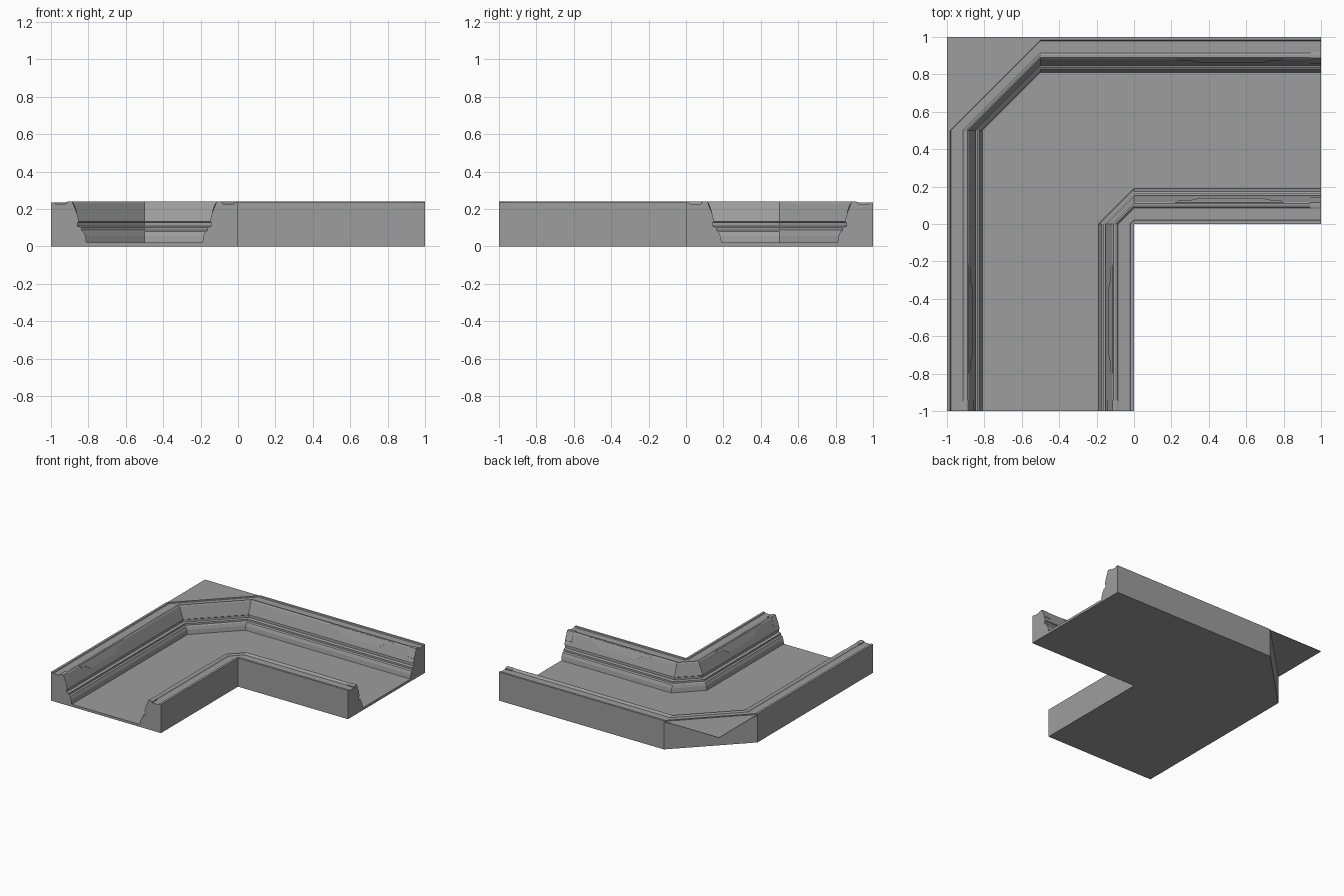
import bpy, bmesh
from mathutils import Vector

cube = bpy.data.objects.get("Cube")
if cube:
    bpy.data.objects.remove(cube, do_unlink=True)

# One plain grey for everything
grey = bpy.data.materials.new("plain grey")
grey.use_nodes = True
colour = (0.34, 0.34, 0.34, 1)
grey.diffuse_color = colour
grey.node_tree.nodes["Principled BSDF"].inputs["Base Color"].default_value = colour


def finish(name, bm):
    bmesh.ops.remove_doubles(bm, verts=bm.verts, dist=0.00001)
    bmesh.ops.recalc_face_normals(bm, faces=bm.faces)
    mesh = bpy.data.meshes.new(name)
    bm.to_mesh(mesh)
    bm.free()
    mesh.materials.append(grey)
    obj = bpy.data.objects.new(name, mesh)
    bpy.context.collection.objects.link(obj)
    return obj


def prism(name, points, offset):
    """Close a solid between a polygon and its shifted copy."""
    bm = bmesh.new()
    low = [bm.verts.new(p) for p in points]
    high = [bm.verts.new(Vector(p) + Vector(offset)) for p in points]
    bm.faces.new(low)
    bm.faces.new(high)
    for i in range(len(low)):
        j = (i + 1) % len(low)
        bm.faces.new((low[i], low[j], high[j], high[i]))
    return finish(name, bm)


# Wall moulding: distance from the outer face, height
wall = [(0, 0), (0, .235), (.018, .235), (.022, .228), (.085, .228),
        (.09, .235), (.098, .24), (.11, .24), (.118, .232),
        (.152, .133), (.143, .128), (.143, .108), (.163, .102),
        (.163, .087), (.175, .08), (.185, .055), (.19, .02)]

# Channel: whole cross-section swept round the corner, each wall with its own bend
section = [(d - 1, z, .5) for d, z in wall] + [(-d, z, 0) for d, z in reversed(wall)]
bm = bmesh.new()
rings = []
for station in range(4):
    ring = []
    for u, z, bend in section:
        spot = [(u, -1), (u, bend), (-bend, -u), (1, -u)][station]
        ring.append(bm.verts.new((*spot, z)))
    rings.append(ring)
for a, b in zip(rings, rings[1:]):
    for i in range(len(section)):
        j = (i + 1) % len(section)
        bm.faces.new((a[i], a[j], b[j], b[i]))
bm.faces.new(rings[0])
bm.faces.new(rings[-1])
finish("trench_channel", bm)

# Corner plate filling the cut-off outside corner
prism("corner_plate", [(-1, .5, .227), (-1, 1, .227), (-.5, 1, .227)], (0, 0, .003))

# Raised panels and end clips, on both walls of both legs
panel = [(.22, .112, .237), (.24, .123, .218), (.30, .123, .218), (.36, .136, .18),
         (.68, .136, .18), (.74, .123, .218), (.78, .123, .218), (.80, .112, .237)]
clip = [(.08, .225), (.08, .236), (.093, .24), (.114, .24), (.142, .171), (.135, .165)]


def place(s, d, z, leg, side):
    y = 1 - d if side == "outer" else d
    return Vector((s, y, z)) if leg == "back" else Vector((-y, -s, z))


for leg in ("back", "right"):
    for side in ("outer", "inner"):
        origin = place(0, 0, 0, leg, side)
        lift = place(0, .004, .001, leg, side) - origin
        prism(f"{side}_{leg}_panel", [place(*p, leg, side) for p in panel], lift)
        along = place(.06, 0, 0, leg, side) - origin
        prism(f"{side}_{leg}_end_clip",
              [place(.94, d, z, leg, side) for d, z in clip], along)
